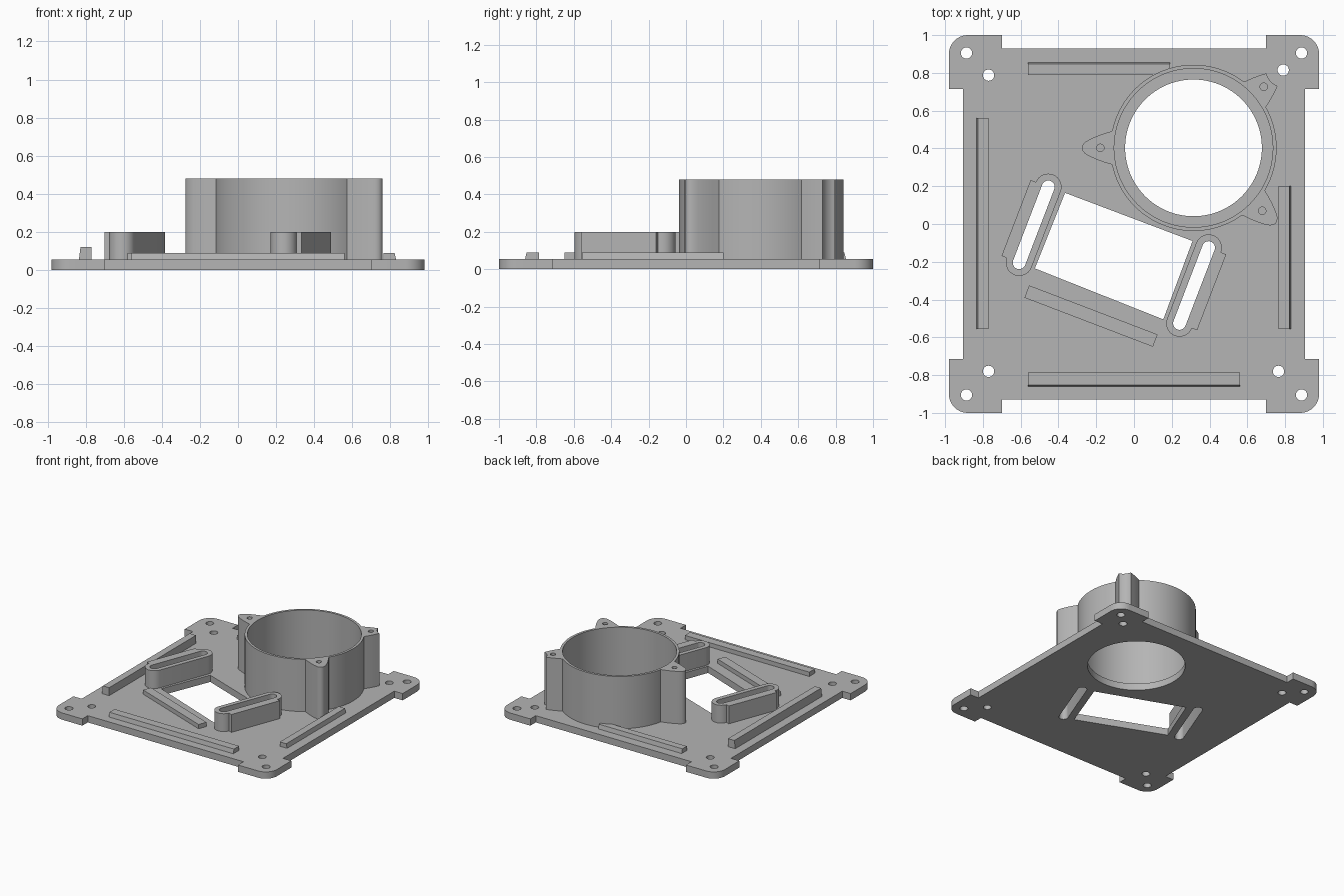
import bpy
import bmesh
from math import sin, cos, pi, radians
from mathutils import Vector, Matrix

cube = bpy.data.objects.get("Cube")
if cube:
    bpy.data.objects.remove(cube, do_unlink=True)

grey = bpy.data.materials.new("plain grey")
grey.use_nodes = True
grey.diffuse_color = (0.46, 0.46, 0.46, 1)
grey.node_tree.nodes["Principled BSDF"].inputs["Base Color"].default_value = grey.diffuse_color

PLATE_TOP = 0.055
TUBE_TOP = 0.48
TUBE = Vector((0.315, 0.403))


def arc(cx, cy, r, start, end, steps):
    """Points on an arc, angles in degrees."""
    angles = [radians(start + (end - start) * i / steps) for i in range(steps + 1)]
    return [Vector((cx + r * cos(a), cy + r * sin(a))) for a in angles]


def circle(cx, cy, r, steps=24):
    return arc(cx, cy, r, 0, 360, steps)[:-1]


def place(points, origin, degrees):
    """Turn local points and move them to an origin."""
    turn = Matrix.Rotation(radians(degrees), 2)
    return [turn @ Vector(p) + Vector(origin) for p in points]


def prism(name, loops, z0, z1):
    """Extrude an outline with any inner loops as holes."""
    curve = bpy.data.curves.new(name + " outline", 'CURVE')
    curve.dimensions = '2D'
    curve.fill_mode = 'BOTH'
    curve.extrude = (z1 - z0) / 2
    for loop in loops:
        spline = curve.splines.new('POLY')
        spline.points.add(len(loop) - 1)
        for point, p in zip(spline.points, loop):
            point.co = (p[0], p[1], 0, 1)
        spline.use_cyclic_u = True
    helper = bpy.data.objects.new(name + " helper", curve)
    bpy.context.collection.objects.link(helper)
    graph = bpy.context.evaluated_depsgraph_get()
    mesh = bpy.data.meshes.new_from_object(helper.evaluated_get(graph))
    bpy.data.objects.remove(helper, do_unlink=True)
    bpy.data.curves.remove(curve)

    # Weld the caps to the walls and set the height
    bm = bmesh.new()
    bm.from_mesh(mesh)
    bmesh.ops.remove_doubles(bm, verts=bm.verts, dist=0.0001)
    bmesh.ops.translate(bm, verts=bm.verts, vec=(0, 0, (z0 + z1) / 2))
    bmesh.ops.recalc_face_normals(bm, faces=bm.faces)
    bm.to_mesh(mesh)
    bm.free()
    mesh.name = name
    mesh.materials.clear()
    mesh.materials.append(grey)
    mesh.shade_smooth()
    mesh.set_sharp_from_angle(angle=radians(30))
    obj = bpy.data.objects.new(name, mesh)
    bpy.context.collection.objects.link(obj)
    return obj


# Base plate outline: one eared corner mirrored to all four
corner = [Vector(p) for p in ((0.905, 0.715), (0.98, 0.715))]
corner += arc(0.88, 0.9, 0.1, 0, 90, 10)
corner += [Vector(p) for p in ((0.70, 1.0), (0.70, 0.93))]
outline = []
for sx, sy in ((1, 1), (-1, 1), (-1, -1), (1, -1)):
    points = [Vector((p.x * sx, p.y * sy)) for p in corner]
    outline += points if sx == sy else points[::-1]

# Screw holes, fan opening, window and adjusting slots
screws = [(sx * 0.887, sy * 0.905) for sx in (-1, 1) for sy in (-1, 1)]
screws += [(-0.77, 0.788), (0.79, 0.815), (-0.77, -0.78), (0.765, -0.78)]
holes = [circle(x, y, 0.03) for x, y in screws]
holes.append(circle(TUBE.x, TUBE.y, 0.362, 96))
holes.append([(-0.365, 0.165), (0.31, -0.09), (0.155, -0.505), (-0.525, -0.235)])

TILT = 69
SLOT = 0.43
slot = arc(SLOT, 0, 0.034, -90, 90, 12) + arc(0, 0, 0.034, 90, 270, 12)
boss = arc(SLOT, 0, 0.07, -90, 90, 16) + [Vector((SLOT, 0.1)), Vector((0, 0.1))]
boss += arc(0, 0, 0.07, 90, 270, 16)
for name, origin, turn in (("left_slot_boss", (0.395, -0.125), TILT + 180),
                           ("right_slot_boss", (-0.608, -0.205), TILT)):
    opening = place(slot, origin, turn)
    holes.append(opening)
    prism(name, [place(boss, origin, turn), opening], PLATE_TOP, 0.2)

prism("base_plate", [outline] + holes, 0, PLATE_TOP)

# Fan tube
prism("fan_tube", [circle(TUBE.x, TUBE.y, 0.44, 96), circle(TUBE.x, TUBE.y, 0.42, 96)],
      PLATE_TOP, TUBE_TOP)

# Mounting lugs; the rear left one is cut back around a screw
side = [(0.427, 0.09), (0.47, 0.077), (0.51, 0.063), (0.55, 0.045)]
other_side = [(r, -t) for r, t in reversed(side)]
tip = [(0.575, 0.03), (0.587, 0.015), (0.591, 0), (0.587, -0.015), (0.575, -0.03)]
bite = arc(0.629, 0, 0.09, 150, 210, 10)[1:-1]
for name, angle, end in (("right_lug", 180, tip), ("rear_left_lug", 41, bite),
                         ("front_left_lug", -42.5, tip)):
    loops = [side + end + other_side, circle(0.493, 0, 0.02, 16)]
    prism(name, [place(loop, TUBE, angle) for loop in loops], PLATE_TOP, TUBE_TOP)


# Locating ribs with a slightly sloped outer face
def rib(name, points, height, outward=(0, 0)):
    obj = prism(name, [points], PLATE_TOP, height)
    out = Vector(outward)
    edge = max(out.dot(Vector(p)) for p in points)
    for v in obj.data.vertices:
        if v.co.z > height - 0.001 and out.dot(v.co.xy) > edge - 0.001:
            v.co.xy -= out * 0.008


def box(x0, x1, y0, y1):
    return [(x0, y0), (x1, y0), (x1, y1), (x0, y1)]


rib("front_rib", box(-0.56, 0.56, -0.86, -0.785), 0.09, (0, -1))
rib("right_rib", box(-0.835, -0.77, -0.555, 0.56), 0.12, (-1, 0))
rib("left_rib", box(0.765, 0.83, -0.555, 0.2), 0.09, (1, 0))
rib("rear_rib", [(-0.56, 0.79), (0.125, 0.79), (0.19, 0.814), (0.19, 0.855), (-0.56, 0.855)],
    0.09, (0, 1))
rib("slanted_rib", [(-0.555, -0.325), (-0.58, -0.39), (0.10, -0.65), (0.125, -0.585)], 0.09)
